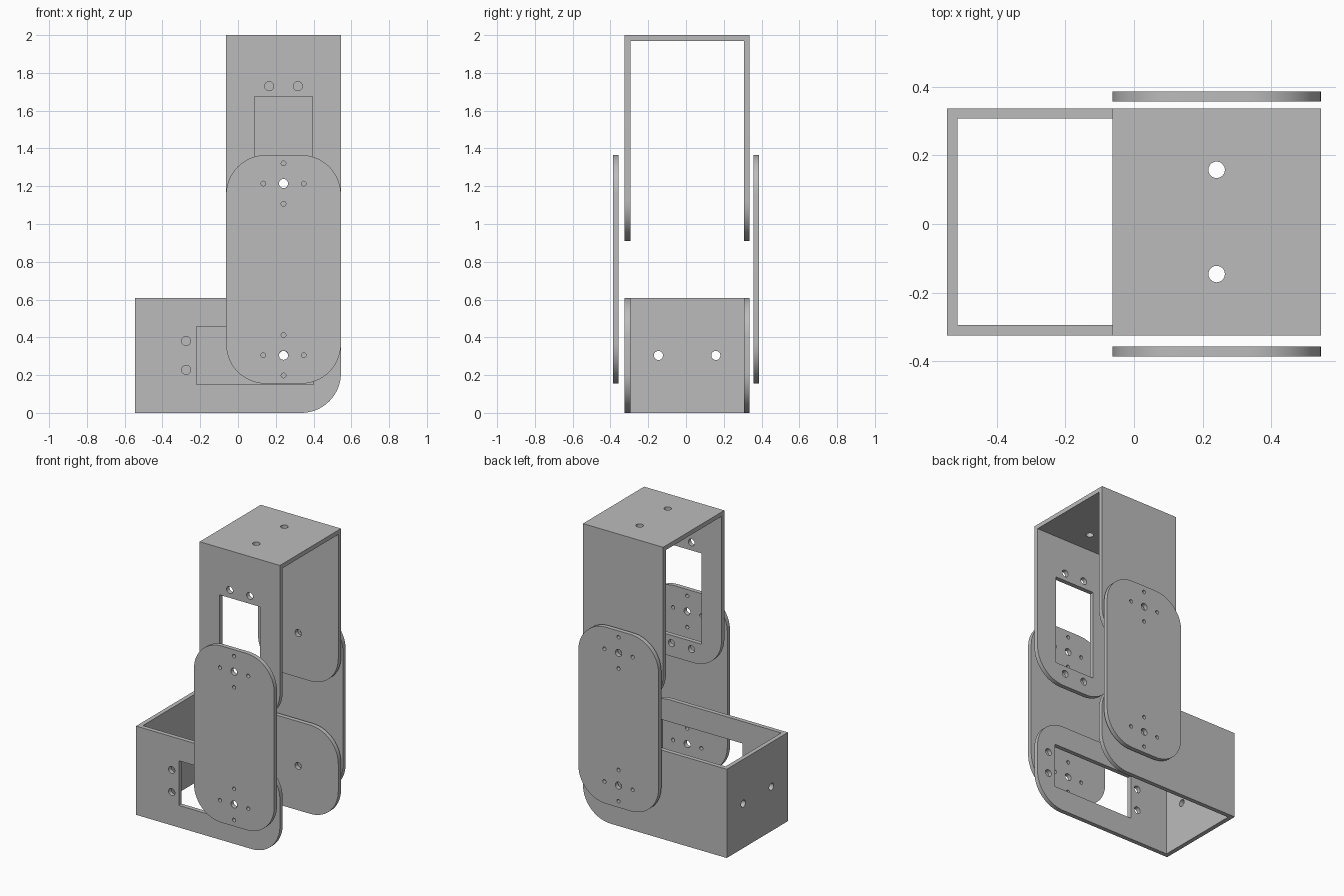
import bpy, bmesh, math
from mathutils import Matrix

if "Cube" in bpy.data.objects:
    bpy.data.objects.remove(bpy.data.objects["Cube"])

grey = bpy.data.materials.new("light grey")
grey.diffuse_color = (0.5, 0.5, 0.5, 1)
grey.use_nodes = True
grey.node_tree.nodes["Principled BSDF"].inputs["Base Color"].default_value = grey.diffuse_color

PIVOT_X, MID_Y = 0.241, 0.006     # hinge line, bracket centre in y
LENGTH, HALF_W, THICK = 1.09, 0.304, 0.03
HALF_Y = 0.331
HINGE_U = 0.786                   # hinge distance from bracket base


def circle(a, b, r, n=32):
    return [(a + r * math.cos(2 * math.pi * i / n),
             b + r * math.sin(2 * math.pi * i / n)) for i in range(n)]


def rounded(a0, a1, b0, b1, radii, n=14):
    """Rectangle; radii for corners (a1,b1), (a0,b1), (a0,b0), (a1,b0)."""
    corners = [(a1, b1, -1, -1), (a0, b1, 1, -1), (a0, b0, 1, 1), (a1, b0, -1, 1)]
    pts = []
    for k, ((a, b, sa, sb), r) in enumerate(zip(corners, radii)):
        if r == 0:
            pts.append((a, b))
            continue
        for i in range(n + 1):
            t = math.pi / 2 * (k + i / n)
            pts.append((a + sa * r + r * math.cos(t), b + sb * r + r * math.sin(t)))
    return pts


def prism(bm, pts, c0, c1, axis="y"):
    """Extrude a profile along y (profile in x,z) or along x (profile in y,z)."""
    def put(a, b, c):
        return bm.verts.new((a, c, b) if axis == "y" else (c, a, b))
    lo = [put(a, b, c0) for a, b in pts]
    hi = [put(a, b, c1) for a, b in pts]
    bm.faces.new(lo)
    bm.faces.new(hi)
    for i in range(len(pts)):
        j = (i + 1) % len(pts)
        bm.faces.new((lo[i], lo[j], hi[j], hi[i]))


def make(name, prisms):
    bm = bmesh.new()
    for p in prisms:
        prism(bm, *p)
    bmesh.ops.recalc_face_normals(bm, faces=bm.faces)
    me = bpy.data.meshes.new(name)
    bm.to_mesh(me)
    bm.free()
    me.materials.append(grey)
    ob = bpy.data.objects.new(name, me)
    bpy.context.collection.objects.link(ob)
    return ob


def cut(ob, prisms):
    cutter = make("cutter", prisms)
    cutter.hide_render = True
    mod = ob.modifiers.new("cut", "BOOLEAN")
    mod.operation, mod.solver, mod.object = "DIFFERENCE", "EXACT", cutter
    bpy.context.view_layer.objects.active = ob
    bpy.ops.object.modifier_apply(modifier=mod.name)
    bpy.data.objects.remove(cutter)


def smooth(ob):
    bpy.ops.object.select_all(action="DESELECT")
    ob.select_set(True)
    bpy.context.view_layer.objects.active = ob
    bpy.ops.object.shade_smooth_by_angle(angle=math.radians(30))


def bracket(name, matrix):
    """U bracket: base at x=0, arms along +x, centred on y and z."""
    ob = make(name, [(rounded(0, LENGTH, -HALF_W, HALF_W, (0.21, 0, 0, 0.21)),
                      -HALF_Y, HALF_Y)])
    inner = HALF_Y - THICK
    # hollow between the arms
    cut(ob, [(rounded(THICK, 1.3, -0.5, 0.5, (0, 0, 0, 0)), -inner, inner)])
    # servo window and screw holes in the front arm, pivot hole in the back arm
    holes = [(rounded(0.324, 0.946, -0.153, 0.153, (0, 0, 0, 0)), -0.5, -0.1),
             (circle(HINGE_U, 0, 0.024), 0.1, 0.5)]
    for u in (0.27, 1.0):
        for v in (-0.076, 0.076):
            holes.append((circle(u, v, 0.024), -0.5, -0.1))
    # two mounting holes in the base
    for y in (-0.152, 0.152):
        holes.append((circle(y, 0, 0.024), -0.1, 0.1, "x"))
    cut(ob, holes)
    ob.data.transform(matrix)
    smooth(ob)


bracket("lower_bracket", Matrix.Translation((-0.545, MID_Y, HALF_W)))
bracket("upper_bracket", Matrix.Translation((PIVOT_X, MID_Y, 2))
        @ Matrix.Rotation(math.pi / 2, 4, "Y"))

# side link plates joining the two hinges
for name, y0 in (("front_link", -0.387), ("back_link", 0.357)):
    link = make(name, [(rounded(PIVOT_X - HALF_W, PIVOT_X + HALF_W, 0.155, 1.365,
                                (0.21,) * 4), y0, y0 + THICK)])
    holes = []
    for z in (0.305, 1.214):
        holes.append((circle(PIVOT_X, z, 0.024), y0 - 0.1, y0 + 0.1))
        for dx, dz in ((1, 0), (-1, 0), (0, 1), (0, -1)):
            holes.append((circle(PIVOT_X + dx * 0.107, z + dz * 0.107, 0.0125, 20),
                          y0 - 0.1, y0 + 0.1))
    cut(link, holes)
    smooth(link)
